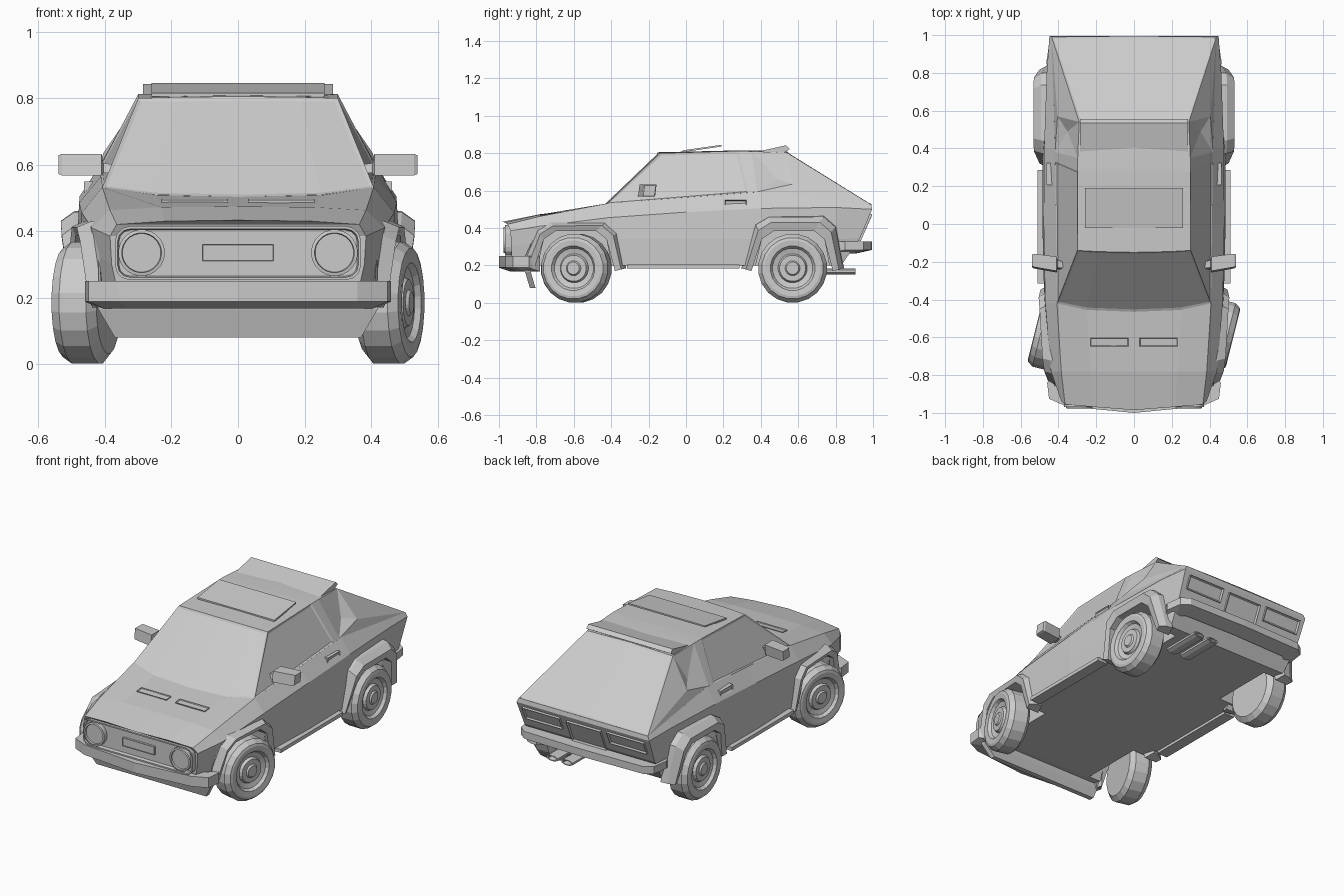
import bpy, bmesh, math
from mathutils import Matrix, Vector

if "Cube" in bpy.data.objects:
    bpy.data.objects.remove(bpy.data.objects["Cube"], do_unlink=True)


def finish(name, bm):
    bmesh.ops.recalc_face_normals(bm, faces=bm.faces)
    mesh = bpy.data.meshes.new(name)
    bm.to_mesh(mesh)
    bm.free()
    ob = bpy.data.objects.new(name, mesh)
    bpy.context.collection.objects.link(ob)
    return ob


def loft(name, rings, matrix=None):
    """Skin closed rings of equal length and cap both ends with strips."""
    bm = bmesh.new()
    rows = [[bm.verts.new(p) for p in ring] for ring in rings]
    n = len(rows[0])
    for a, b in zip(rows, rows[1:]):
        for i in range(n):
            j = (i + 1) % n
            bm.faces.new((a[i], a[j], b[j], b[i]))
    for row in (rows[0], rows[-1]):
        for i in range((n - 1) // 2):
            ids = dict.fromkeys((i, i + 1, n - 2 - i, n - 1 - i))
            bm.faces.new([row[k] for k in ids])
    if matrix:
        bm.transform(matrix)
    return finish(name, bm)


def box(name, centre, size, tilt=0, front=None, rim=0.012, depth=-0.008):
    """Box, with an optional recessed panel in the face that looks along front."""
    bm = bmesh.new()
    bmesh.ops.create_cube(bm, size=1, matrix=Matrix.Diagonal((*size, 1)))
    if front:
        bm.normal_update()
        face = [f for f in bm.faces if f.normal.dot(Vector(front)) > 0.9]
        bmesh.ops.inset_individual(bm, faces=face, thickness=rim, depth=depth)
    bm.transform(Matrix.Translation(centre) @ Matrix.Rotation(tilt, 4, 'X'))
    return finish(name, bm)


def slab(name, half_width, outline):
    """Side outline (y, z) stretched across the car."""
    return loft(name, [[(x, y, z) for y, z in outline] for x in (-half_width, half_width)])


def disc(name, profile, place, sides=20):
    """Turned shape around x; profile is (x, radius)."""
    turn = [2 * math.pi * (i + 0.5) / sides for i in range(sides)]
    return loft(name, [[(x, r * math.cos(a), r * math.sin(a)) for a in turn]
                       for x, r in profile], place)


# Lower body: sill, flank, crease, belt, bonnet quarter and centre line at each station
stations = [
    [(.36, -.93, .21), (.38, -.935, .30), (.385, -.938, .385), (.365, -.955, .42), (.22, -.968, .43), (0, -.985, .433)],
    [(.41, -.80, .20), (.43, -.78, .33), (.44, -.78, .41), (.385, -.78, .463), (.23, -.78, .472), (0, -.78, .474)],
    [(.47, -.42, .20), (.475, -.42, .34), (.47, -.42, .455), (.408, -.42, .532), (.25, -.455, .508), (0, -.465, .503)],
    [(.485, 0, .20), (.485, 0, .34), (.478, 0, .485), (.413, 0, .5635), (.25, 0, .52), (0, 0, .52)],
    [(.48, .40, .20), (.483, .40, .34), (.476, .40, .505), (.418, .40, .594), (.25, .40, .52), (0, .40, .52)],
    [(.44, .80, .20), (.45, .80, .34), (.462, .80, .51), (.43, .80, .547), (.25, .80, .51), (0, .80, .51)],
    [(.42, .83, .20), (.44, .93, .345), (.448, .995, .50), (.436, .99, .525), (.25, .993, .527), (0, .995, .528)],
]
body = loft("lower_body", [half + [(-x, y, z) for x, y, z in half[-2::-1]] for half in stations])

# Wheel arches: openings cut in the body, flares that narrow towards their ends
INNER = [(-.22, .17), (-.165, .34), (-.10, .385), (.115, .385), (.17, .34), (.215, .17)]
OUTER = [(-.275, .185), (-.20, .425), (-.13, .465), (.17, .468), (.235, .41), (.275, .185)]
AXLES = {"front": (-.595, [.45, .475, .485, .50, .505, .495], -.032),
         "rear": (.57, [.50, .53, .533, .533, .53, .50], 0)}


def arch_ring(axle, i, side):
    y0, reaches, drop = AXLES[axle]
    (yi, zi), (yo, zo), reach = INNER[i], OUTER[i], reaches[i]
    zo += drop if zo > .3 else .04 if axle == "front" and i == 0 else 0
    section = [(.42, 0), (reach - .04, .1), (reach, .45), (reach - .012, 1), (.40, 1)]
    return [(side * x, y0 + yo + (yi - yo) * t, zo + (zi - zo) * t) for x, t in section]


for axle, (y0, reaches, drop) in AXLES.items():
    for side, label in ((1, "left"), (-1, "right")):
        well = loft("well_cutter", [[(side * x, y0 + y, z if z > .2 else .1) for y, z in INNER]
                                    for x in (.33, .70)])
        well.hide_render = True
        mod = body.modifiers.new("well", 'BOOLEAN')
        mod.operation, mod.solver, mod.object = 'DIFFERENCE', 'EXACT', well
        bpy.context.view_layer.objects.active = body
        bpy.ops.object.modifier_apply(modifier=mod.name)
        bpy.data.objects.remove(well, do_unlink=True)
        loft(f"{axle}_{label}_flare", [arch_ring(axle, i, side) for i in range(len(INNER))])

        # Wheels, the front pair steered
        tyre = [(-.07, .155), (-.045, .185), (.038, .185), (.066, .165), (.07, .15),
                (.067, .12), (.05, .108), (.042, .078), (.058, .07), (.058, .04), (.067, .033)]
        steer = Matrix.Rotation(math.radians(-14 if axle == "front" else 0), 4, 'Z')
        disc(f"{axle}_{label}_wheel", [(side * x, r) for x, r in tyre],
             Matrix.Translation((side * .457, y0 + (.008 if axle == "front" else 0), .185)) @ steer)

# Cabin: half the points, mirrored by code, with recessed glass
cabin_points = [
    (0, -.465, .503), (.408, -.42, .532), (.30, -.14, .80), (0, -.15, .805),
    (.417, .33, .589), (.30, .28, .812), (.418, .38, .593), (.298, .35, .81),
    (.405, .57, .635), (.29, .54, .803), (0, .54, .81), (.436, .99, .525),
    (0, .995, .528), (0, .28, .815), (0, .35, .815),
    (.25, -.455, .509), (.19, -.146, .803), (.352, .49, .66)]
cabin_faces = {
    "windscreen_mid": (0, 15, 16, 3), "windscreen_side": (15, 1, 2, 16),
    "door_glass": (1, 4, 5, 2), "pillar": (4, 6, 7, 5),
    "louvre_low": (6, 8, 17), "louvre_back": (8, 9, 17),
    "louvre_top": (9, 7, 17), "louvre_front": (7, 6, 17),
    "haunch": (8, 11, 9), "haunch_low": (6, 11, 8),
    "hatch": (9, 11, 12, 10), "roof_front": (3, 16, 2, 5, 13), "roof_mid": (13, 5, 7, 14),
    "roof_back": (14, 7, 9, 10), "base": (0, 15, 1, 4, 6, 11, 12)}
bm = bmesh.new()
sides = {}
for side in (1, -1):
    sides[side] = [sides[1][i] if side < 0 and x == 0 else bm.verts.new((side * x, y, z))
                   for i, (x, y, z) in enumerate(cabin_points)]
panes = {key: [bm.faces.new([sides[s][i] for i in ids]) for s in (1, -1)]
         for key, ids in cabin_faces.items()}
bmesh.ops.recalc_face_normals(bm, faces=bm.faces)
for glass in (panes["windscreen_mid"] + panes["windscreen_side"], panes["hatch"]):
    bmesh.ops.inset_region(bm, faces=glass, thickness=.014, depth=-.004)
bmesh.ops.inset_individual(bm, faces=panes["door_glass"], thickness=.014, depth=-.005)
finish("cabin", bm)

# Roof parts
slab("sunroof", .26, [(-.02, .805), (-.02, .815), (.19, .845), (.19, .836)])
slab("roof_spoiler", .285, [(.38, .808), (.535, .842), (.555, .822), (.50, .79)])


# Bumpers follow a bent path around each end
def bumper(name, half_path, low, high, inward):
    path = half_path + [(-x, y) for x, y in half_path[-2::-1]]
    loft(name, [[(x, y, high), (x, y, low), (x * .9, y + inward, low - .02),
                 (x * .9, y + inward, high)] for x, y in path])


bumper("front_bumper", [(.46, -.84), (.45, -.925), (.36, -.965), (0, -1.0)], .188, .25, .06)
bumper("rear_bumper", [(.465, .85), (.45, .95), (.40, .985), (0, .995)], .283, .328, -.09)
loft("front_valance", [[(-w, y, z), (w, y, z), (w, y + .03, z), (-w, y + .03, z)]
                       for w, y, z in ((.37, -.835, .08), (.42, -.86, .165), (.44, -.87, .24))])

# Grille frame with rounded corners and a recessed panel
bm = bmesh.new()
corners = ((.325, .37, 0), (-.325, .37, 90), (-.325, .298, 180), (.325, .298, 270))
rim = [bm.verts.new((cx + .045 * math.cos(math.radians(a0 + a)), -.925,
                     cz + .045 * math.sin(math.radians(a0 + a))))
       for cx, cz, a0 in corners for a in (0, 30, 60, 90)]
face = bm.faces.new(rim)
moved = bmesh.ops.extrude_face_region(bm, geom=[face])["geom"]
bmesh.ops.translate(bm, vec=(0, -.043, 0), verts=[v for v in moved if isinstance(v, bmesh.types.BMVert)])
bmesh.ops.recalc_face_normals(bm, faces=bm.faces)
front = [f for f in bm.faces if f.normal.y < -.9]
bmesh.ops.inset_individual(bm, faces=front, thickness=.008, depth=0)
bmesh.ops.inset_individual(bm, faces=front, thickness=.004, depth=-.02)
finish("grille_frame", bm)
box("front_plate", (0, -.953, .335), (.215, .016, .05), front=(0, -1, 0), rim=.003, depth=-.002)

for side, label in ((1, "left"), (-1, "right")):
    # Headlamps face the front, each with a raised ring
    lamp = [(0, .07), (.035, .07), (.037, .06), (.026, .058)]
    disc(f"{label}_headlamp", lamp, Matrix.Translation((side * .29, -.94, .335))
         @ Matrix.Rotation(math.radians(-90), 4, 'Z'), sides=24)
    # Bonnet vents, sills, handles and tail lamps
    box(f"{label}_bonnet_vent", (side * .13, -.625, .488), (.20, .045, .012),
        math.radians(5), (0, 0, 1), .005, -.005)
    box(f"{label}_sill", (side * .475, -.015, .195), (.07, .60, .022))
    box(f"{label}_door_handle", (side * .446, .265, .533), (.035, .115, .034),
        0, (side, 0, 0), .007)
    box(f"{label}_tail_lamp", (side * .285, .970, .438), (.25, .02, .085),
        math.radians(-24), (0, 1, 0))
    # Door mirrors: a short foot and a swept housing
    mirror = [(.37, .016, .575, .60), (.405, .02, .575, .605), (.41, .038, .568, .632),
              (.53, .035, .568, .632), (.54, .03, .572, .628)]
    loft(f"{label}_mirror", [[(side * x, y - .205 - .15 * (.50 - x), z)
                              for y, z in ((-d, a), (d, a), (d + .008, b), (.008 - d, b))]
                             for x, d, a, b in mirror])

box("rear_plate", (0, .955, .402), (.23, .02, .15), math.radians(-24), (0, 1, 0))

# Twin flattened exhaust tips on one side
for i, x in enumerate((.17, .27)):
    disc(f"exhaust_{i + 1}", [(-.16, .019), (.085, .019), (.085, .014), (.04, .013)],
         Matrix.Translation((x, .82, .168)) @ Matrix.Rotation(math.radians(90), 4, 'Z')
         @ Matrix.Diagonal((1, 2.1, .9, 1)), sides=8)
